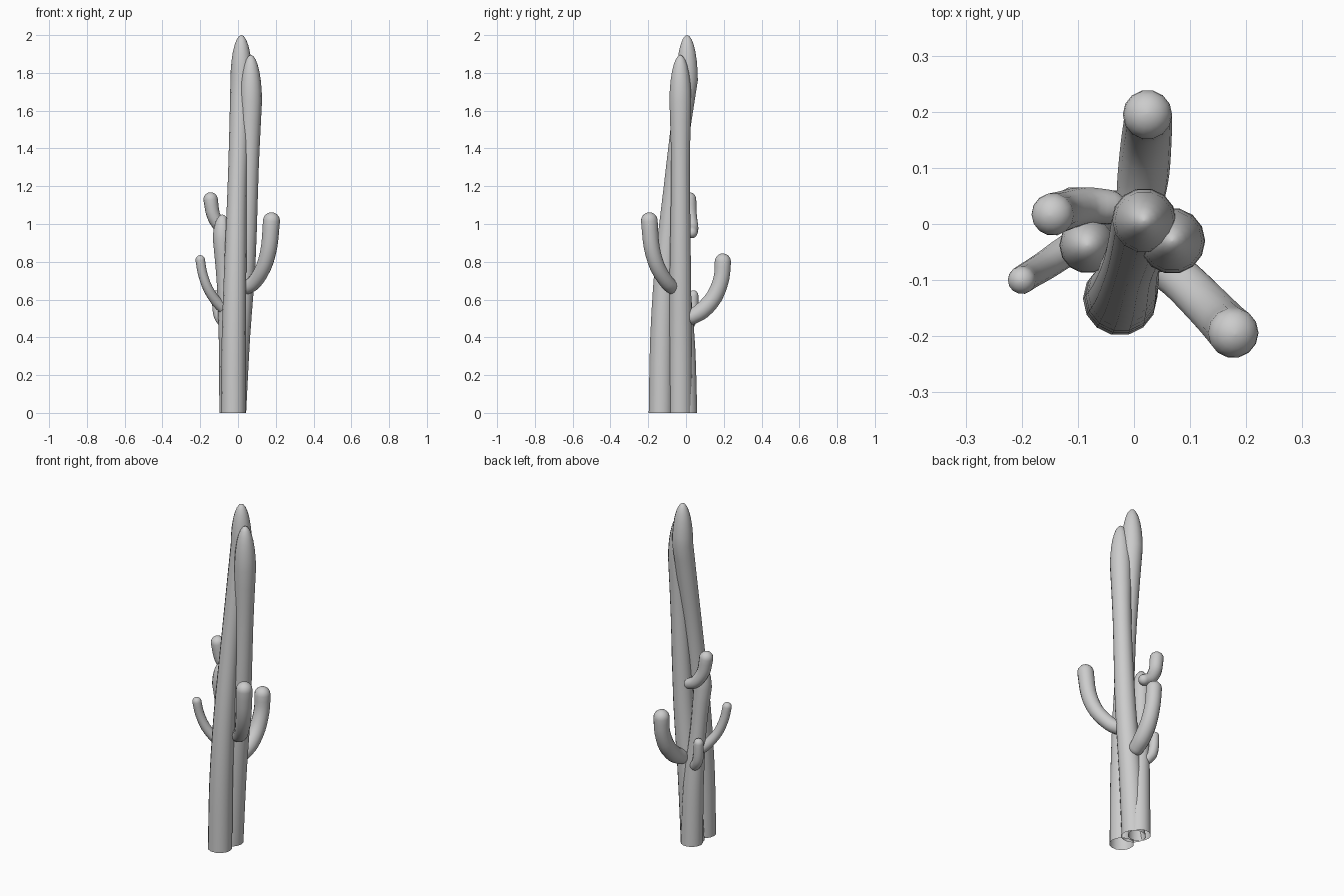
import bpy, bmesh, math
from mathutils import Vector

if "Cube" in bpy.data.objects:
    bpy.data.objects.remove(bpy.data.objects["Cube"])

SIDES = 14


def smooth_path(pts, steps=3):
    """Catmull-Rom through (x, y, z, radius) points."""
    p = [Vector(q) for q in pts]
    p = [2 * p[0] - p[1]] + p + [2 * p[-1] - p[-2]]
    out = []
    for i in range(1, len(p) - 2):
        a, b, c, d = p[i - 1:i + 3]
        for s in range(steps):
            t = s / steps
            out.append(0.5 * (2 * b + (c - a) * t + (2 * a - 5 * b + 4 * c - d) * t * t
                              + (3 * b - a - 3 * c + d) * t ** 3))
    return out + [p[-2]]


def skin(name, rings, cap_start):
    """Skin rings given as (centre, direction, radius); the last end is closed."""
    bm = bmesh.new()
    loops = []
    for centre, direction, r in rings:
        u = direction.cross(Vector((0.6, 0.8, 0))) if abs(direction.z) < 0.2 else Vector((1, 0, 0))
        u = (u - direction * u.dot(direction)).normalized()
        v = direction.cross(u)
        loops.append([bm.verts.new(centre + r * (u * math.cos(a) + v * math.sin(a)))
                      for a in (2 * math.pi * k / SIDES for k in range(SIDES))])
    for lo, hi in zip(loops, loops[1:]):
        for k in range(SIDES):
            n = (k + 1) % SIDES
            bm.faces.new((lo[k], lo[n], hi[n], hi[k]))
    bm.faces.new(loops[-1])
    if cap_start:
        bm.faces.new(loops[0][::-1])
    for f in bm.faces:
        f.smooth = True
    mesh = bpy.data.meshes.new(name)
    bm.to_mesh(mesh)
    bm.free()
    ob = bpy.data.objects.new(name, mesh)
    bpy.context.collection.objects.link(ob)


def trunk(name, pts, tip_height):
    """Upright stem, open at the foot, with an elongated domed tip."""
    up = Vector((0, 0, 1))
    rings = [(q.to_3d(), up, q[3]) for q in smooth_path(pts)]
    c, _, r = rings[-1]
    for k in range(1, 8):
        a = math.pi / 2 * k / 7
        rings.append((c + up * tip_height * math.sin(a), up, max(r * math.cos(a), 0.002)))
    skin(name, rings, False)


def arm(name, pts):
    """Curved side arm with a hemisphere at each end."""
    path = smooth_path(pts)
    c = [q.to_3d() for q in path]
    last = len(c) - 1
    rings = [(c[i], (c[min(i + 1, last)] - c[max(i - 1, 0)]).normalized(), path[i][3])
             for i in range(last + 1)]

    def dome(ring, sign):
        p, d, r = ring
        return [(p + d * sign * r * math.sin(a), d, max(r * math.cos(a), 0.002))
                for a in (math.pi / 2 * k / 5 for k in range(1, 6))]
    skin(name, dome(rings[0], -1)[::-1] + rings + dome(rings[-1], 1), True)


# Three fused trunks
trunk("tall_trunk", [(-.025, -.133, 0, .066), (-.022, -.127, .4, .064), (-.014, -.107, .8, .058),
                     (-.004, -.068, 1.2, .051), (.008, -.03, 1.5, .054), (.018, .006, 1.76, .058)], .24)
trunk("second_trunk", [(-.022, -.03, 0, .065), (.002, -.03, .4, .062), (.036, -.03, .8, .057),
                       (.059, -.029, 1.3, .051), (.068, -.03, 1.65, .059)], .245)
trunk("short_trunk", [(-.038, 0, 0, .061), (-.045, -.006, .35, .056), (-.068, -.02, .68, .044),
                      (-.083, -.038, .92, .05)], .13)

# Side arms
arm("right_arm", [(.045, -.07, .665, .038), (.085, -.10, .69, .039), (.135, -.15, .77, .041),
                  (.165, -.182, .88, .043), (.177, -.194, 1.017, .045)])
arm("back_arm", [(.01, .035, .51, .042), (.017, .09, .545, .046), (.022, .15, .615, .045),
                 (.025, .187, .71, .043), (.024, .195, .80, .044)])
arm("left_arm", [(-.065, -.02, .54, .029), (-.115, -.045, .59, .028), (-.16, -.075, .66, .026),
                 (-.188, -.092, .74, .025), (-.2, -.1, .81, .025)])
arm("upper_left_arm", [(-.045, .03, .955, .031), (-.09, .032, .98, .034), (-.13, .022, 1.045, .036),
                       (-.145, .017, 1.13, .038)])
arm("small_arm", [(-.075, .022, .475, .028), (-.098, .032, .51, .029), (-.108, .037, .56, .028),
                  (-.11, .039, .622, .027)])
